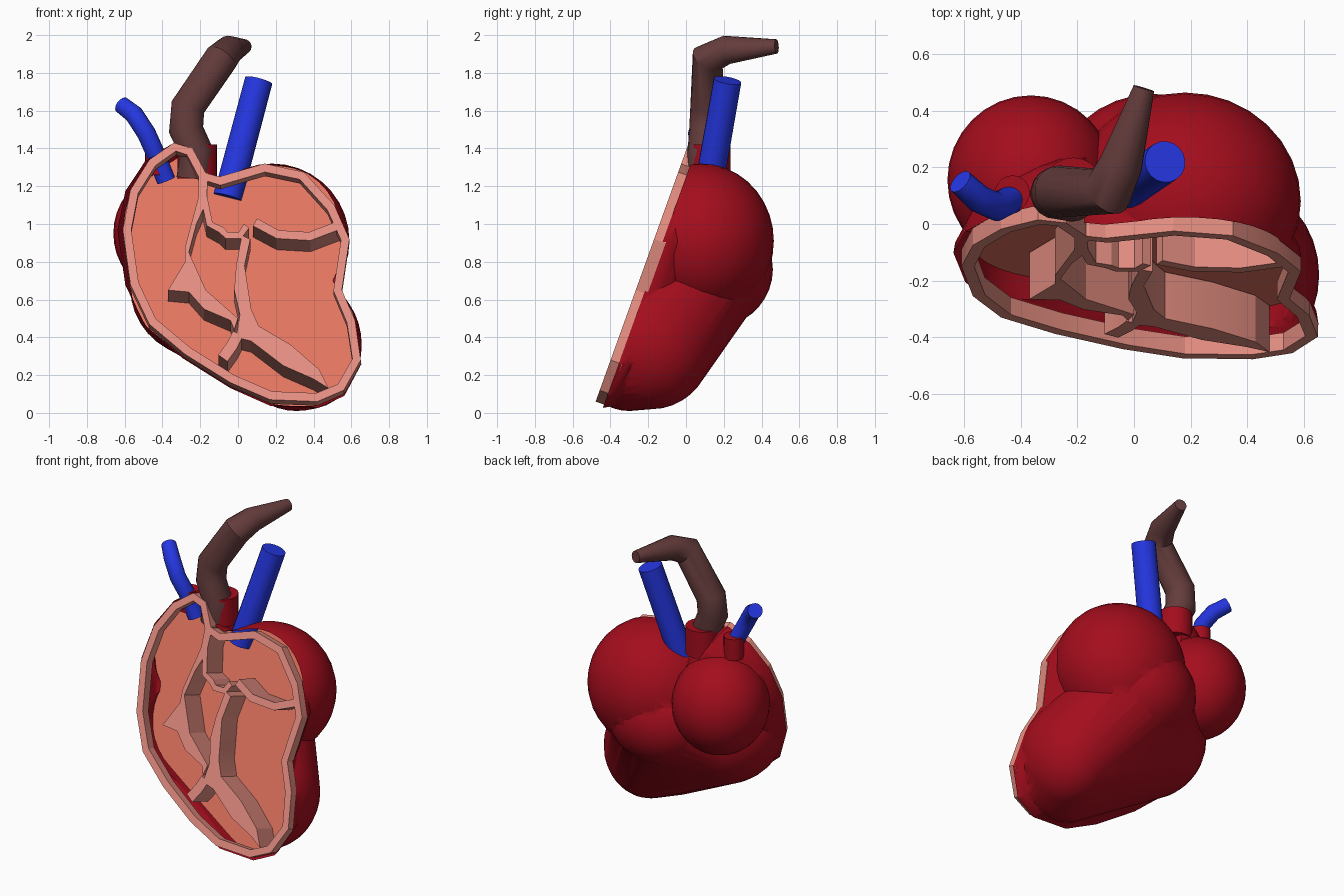
import bpy, bmesh, math
from mathutils import Vector

if "Cube" in bpy.data.objects:
    bpy.data.objects.remove(bpy.data.objects["Cube"])

def material(name, rgb):
    m = bpy.data.materials.new(name)
    m.diffuse_color = (*rgb, 1)
    m.use_nodes = True
    m.node_tree.nodes["Principled BSDF"].inputs["Base Color"].default_value = m.diffuse_color
    return m

RED = material("muscle_red", (.37, .004, .012))
RIM = material("cut_pink", (.78, .27, .22))
FLOOR = material("chamber_salmon", (.78, .18, .12))
BROWN = material("artery_brown", (.13, .045, .045))
BLUE = material("vein_blue", (.018, .037, .75))

# tilted section plane: y = front(z)
def front(z):
    return -.5 + .36 * z
NORMAL = Vector((0, 1, -.36)).normalized()

def add(name, mesh, mat, angle=35):
    ob = bpy.data.objects.new(name, mesh)
    bpy.context.collection.objects.link(ob)
    mesh.materials.clear()
    mesh.materials.append(mat)
    bpy.ops.object.select_all(action='DESELECT')
    ob.select_set(True)
    bpy.context.view_layer.objects.active = ob
    bpy.ops.object.shade_smooth_by_angle(angle=math.radians(angle))
    return ob

def from_bm(name, bm, mat, angle=35):
    me = bpy.data.meshes.new(name)
    bm.to_mesh(me)
    bm.free()
    return add(name, me, mat, angle)

OUTLINE = [(-.34, 1.43), (-.47, 1.34), (-.57, 1.18), (-.61, .97), (-.57, .68), (-.47, .47),
           (-.28, .31), (-.04, .16), (.17, .07), (.42, .06), (.56, .12), (.65, .28),
           (.62, .49), (.55, .65), (.59, .92), (.51, 1.10), (.35, 1.275), (.14, 1.32),
           (-.10, 1.25), (-.17, 1.27), (-.24, 1.40)]
CX, CZ = 0.0, .72

# front part of the wall: the outline domed backwards
def dome():
    bm = bmesh.new()
    rings = []
    steps = [(1, -.15)] + [(math.cos(math.radians(a)), .42 * math.sin(math.radians(a)))
                           for a in range(0, 86, 12)]
    for s, d in steps:
        ring = []
        for x, z in OUTLINE:
            kx = 1.06 if x < 0 else 1.015
            kz = 1.06 if z < CZ else 1.0
            zz = CZ + (z - CZ) * s
            ring.append(bm.verts.new((x * s * kx, front(zz) + d, CZ + (z - CZ) * s * kz)))
        rings.append(ring)
    n = len(OUTLINE)
    for a, b in zip(rings, rings[1:]):
        for i in range(n):
            bm.faces.new((a[i], a[(i + 1) % n], b[(i + 1) % n], b[i]))
    bm.faces.new(rings[0])
    bm.faces.new(rings[-1])
    bmesh.ops.recalc_face_normals(bm, faces=bm.faces)
    return from_bm("body_dome", bm, RED)

# one ellipsoid, or the taut skin around several
def lobe(name, *balls):
    bm = bmesh.new()
    for loc, scale in balls:
        vs = bmesh.ops.create_uvsphere(bm, u_segments=32, v_segments=18, radius=1)["verts"]
        bmesh.ops.scale(bm, vec=scale, verts=vs)
        bmesh.ops.translate(bm, vec=loc, verts=vs)
    if len(balls) > 1:
        hull = bmesh.ops.convex_hull(bm, input=bm.verts)
        keep = {g for g in hull["geom"] if isinstance(g, bmesh.types.BMFace)}
        bmesh.ops.delete(bm, geom=[f for f in bm.faces if f not in keep], context='FACES')
        bmesh.ops.delete(bm, geom=[v for v in bm.verts if not v.link_faces], context='VERTS')
        bmesh.ops.recalc_face_normals(bm, faces=bm.faces)
    return from_bm(name, bm, RED)

body = dome()
parts = [lobe("right_lobe", ((.18, .08, .91), (.41, .385, .41))),
         lobe("left_lobe", ((-.365, .155, .95), (.295, .3, .32))),
         lobe("rear_lobe", ((.07, .14, .76), (.35, .32, .31))),
         lobe("lower_lobe", ((.37, -.18, .36), (.285, .32, .34)),
              ((-.18, -.13, .66), (.39, .37, .37)),
              ((.07, .09, .74), (.34, .33, .31)),
              ((.31, -.3, .27), (.29, .26, .26)))]
for p in parts:
    mod = body.modifiers.new("union", 'BOOLEAN')
    mod.operation, mod.solver, mod.object = 'UNION', 'EXACT', p
dg = bpy.context.evaluated_depsgraph_get()
solid = bpy.data.meshes.new_from_object(body.evaluated_get(dg))
for ob in [body] + parts:
    bpy.data.objects.remove(ob)

def section(offset, keep_back):
    bm = bmesh.new()
    bm.from_mesh(solid)
    bmesh.ops.bisect_plane(bm, geom=bm.verts[:] + bm.edges[:] + bm.faces[:],
                           plane_co=(0, front(0) + offset, 0), plane_no=NORMAL,
                           clear_inner=True, clear_outer=False)
    if not keep_back:
        cut = [e for e in bm.edges if e.is_boundary]
        old = bm.faces[:]
        bmesh.ops.triangle_fill(bm, edges=cut, use_beauty=True, use_dissolve=False,
                                normal=-NORMAL)
        bmesh.ops.delete(bm, geom=old, context='FACES')
    return bm

# outer wall and chamber floor
from_bm("heart_wall", section(.05, True), RED, 45)
from_bm("chamber_floor", section(.19, False), FLOOR)

# collars where the vessels enter
def collar(name, loc, r, h):
    bm = bmesh.new()
    bmesh.ops.create_cone(bm, cap_ends=True, segments=20, radius1=r, radius2=r, depth=h)
    bmesh.ops.translate(bm, vec=loc, verts=bm.verts)
    from_bm(name, bm, RED)

collar("artery_collar", (-.215, .13, 1.33), .105, .18)
collar("vein_collar", (-.43, .11, 1.33), .062, .14)

# raised cut edges: flat polygon on the section plane, extruded backwards
def pt(x, z, d=0):
    return Vector((x, front(z), z)) + NORMAL * d

def prism(name, pts, depth=.175):
    bm = bmesh.new()
    f = bm.faces.new([bm.verts.new(pt(x, z)) for x, z in pts])
    ext = bmesh.ops.extrude_face_region(bm, geom=[f], use_keep_orig=True)
    bmesh.ops.translate(bm, vec=NORMAL * depth,
                        verts=[v for v in ext["geom"] if isinstance(v, bmesh.types.BMVert)])
    bmesh.ops.recalc_face_normals(bm, faces=bm.faces)
    return from_bm(name, bm, RIM, 20)

def offset_line(pts, w, closed=False):
    out, n = [], len(pts)
    for i, p in enumerate(pts):
        a = Vector(pts[i - 1] if closed or i else p)
        b = Vector(pts[(i + 1) % n] if closed or i < n - 1 else p)
        t = (b - a).normalized()
        out.append((p[0] - t.y * w, p[1] + t.x * w))
    return out

def wall(name, pts, w):
    prism(name, offset_line(pts, w / 2) + offset_line(pts, -w / 2)[::-1])

inner = offset_line(OUTLINE, .045, True)
bm = bmesh.new()
loops = [[bm.verts.new(pt(x, z, d)) for x, z in ring]
         for ring, d in ((OUTLINE, 0), (inner, 0), (inner, .065), (OUTLINE, .065))]
n = len(OUTLINE)
for k in range(4):
    a, b = loops[k], loops[(k + 1) % 4]
    for i in range(n):
        bm.faces.new((a[i], a[(i + 1) % n], b[(i + 1) % n], b[i]))
bmesh.ops.recalc_face_normals(bm, faces=bm.faces)
from_bm("cut_rim", bm, RIM, 20)

prism("left_septum", [(-.16, 1.27), (-.21, 1.26), (-.21, 1.14), (-.28, .88), (-.28, .80), (-.37, .65),
                      (-.26, .64), (-.18, .55), (-.04, .49), (-.02, .44), (.0, .50), (-.17, .65),
                      (-.26, .85), (-.22, 1.0), (-.165, 1.12)])
prism("middle_septum", [(.02, .94), (.065, .92), (.035, .78), (.07, .55), (.11, .46), (.28, .36),
                        (.43, .23), (.48, .13), (.40, .18), (.24, .25), (.07, .38), (-.01, .40),
                        (.01, .52), (-.02, .65), (-.01, .78)])
wall("right_shelf", [(.09, 1.01), (.21, .945), (.38, .935), (.55, 1.0)], .045)
wall("valve", [(-.18, 1.14), (-.15, 1.0), (-.09, .97), (-.06, .94), (.01, .94), (.045, .99)], .035)
wall("lower_branch", [(.0, .42), (-.03, .36), (-.08, .29)], .06)

# vessels: tapering tubes along a path of (x, y, z, radius)
def tube(name, path, mat):
    cu = bpy.data.curves.new(name, 'CURVE')
    cu.dimensions, cu.bevel_depth, cu.bevel_resolution = '3D', 1, 7
    cu.use_fill_caps = True
    sp = cu.splines.new('POLY')
    sp.points.add(len(path) - 1)
    for p, (x, y, z, r) in zip(sp.points, path):
        p.co, p.radius = (x, y, z, 1), r
    tmp = bpy.data.objects.new(name + "_path", cu)
    bpy.context.collection.objects.link(tmp)
    me = bpy.data.meshes.new_from_object(tmp.evaluated_get(bpy.context.evaluated_depsgraph_get()))
    bpy.data.objects.remove(tmp)
    add(name, me, mat)

tube("main_artery", [(-.235, .1, 1.24, .092), (-.22, .1, 1.38, .092), (-.275, .11, 1.50, .093),
                     (-.265, .115, 1.62, .092), (-.09, .115, 1.875, .09), (-.045, .215, 1.922, .077),
                     (.035, .48, 1.94, .038)], BROWN)
tube("large_vein", [(-.055, .11, 1.14, .076), (.11, .22, 1.76, .074)], BLUE)
tube("small_vein", [(-.38, .1, 1.23, .05), (-.44, .085, 1.38, .05), (-.485, .06, 1.48, .05),
                    (-.55, .09, 1.58, .05), (-.615, .15, 1.63, .046)], BLUE)
